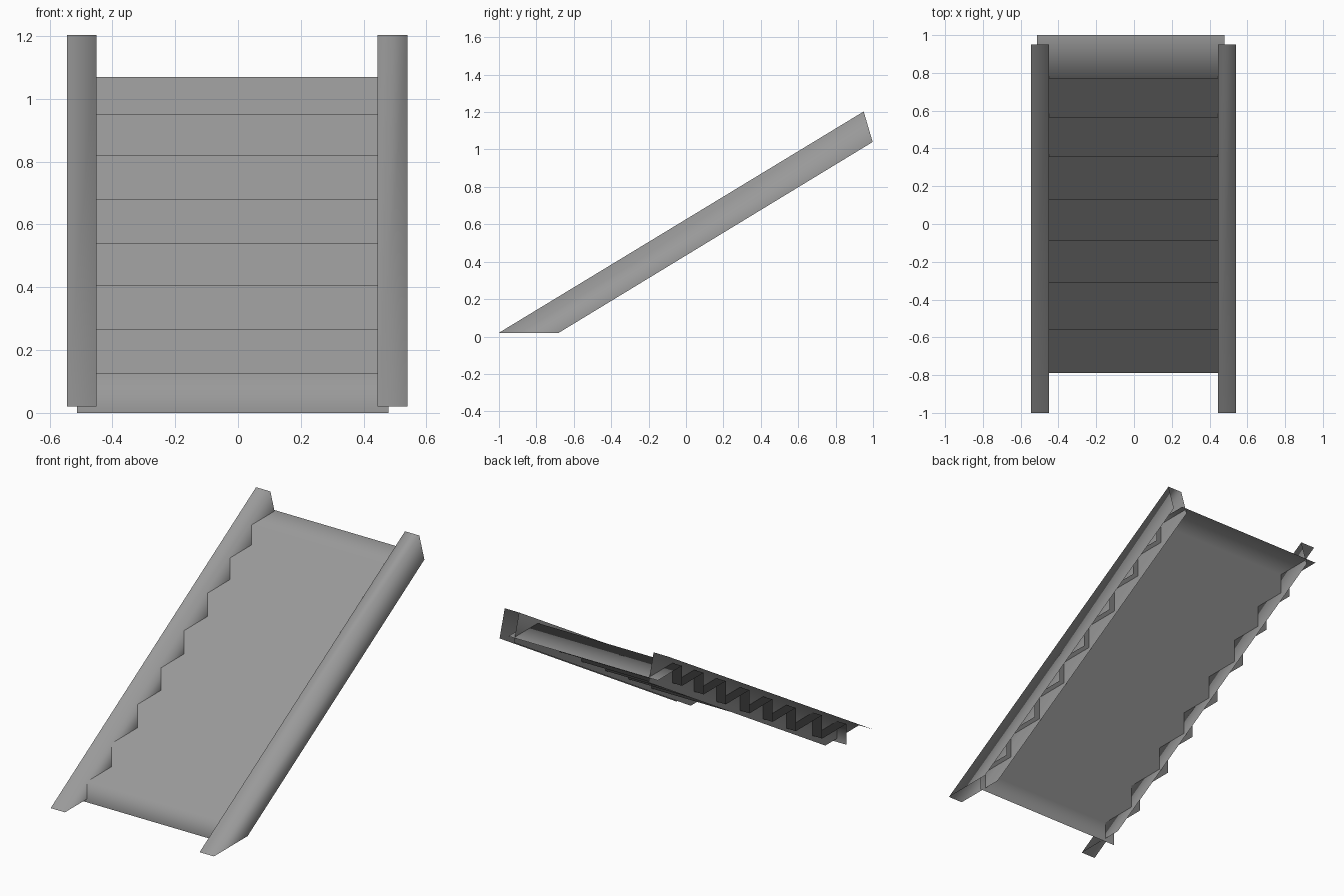
import bpy

cube = bpy.data.objects.get("Cube")
if cube:
    bpy.data.objects.remove(cube, do_unlink=True)

grey = bpy.data.materials.new("plain_grey")
grey.use_nodes = True
colour = (0.32, 0.32, 0.32, 1)
grey.diffuse_color = colour
grey.node_tree.nodes["Principled BSDF"].inputs["Base Color"].default_value = colour


def ribbon(name, starts, ends):
    """Smooth open sheet spanning two matching rows of points."""
    n = len(starts)
    faces = [(i, i + 1, n + i + 1, n + i) for i in range(n - 1)]
    mesh = bpy.data.meshes.new(name)
    mesh.from_pydata(starts + ends, [], faces)
    mesh.materials.append(grey)
    mesh.shade_smooth()
    obj = bpy.data.objects.new(name, mesh)
    bpy.context.collection.objects.link(obj)
    return obj


# Folded sheet of risers and treads
riser_y = [-0.79, -0.56, -0.31, -0.09, 0.13, 0.355, 0.565, 0.77, 1.0]
tread_z = [0.125, 0.265, 0.405, 0.54, 0.68, 0.82, 0.95, 1.07]
profile = [(riser_y[0], 0.0)]
for i, z in enumerate(tread_z):
    profile += [(riser_y[i], z), (riser_y[i + 1], z)]
ribbon("steps",
       [(0.48, y, z) for y, z in reversed(profile)],
       [(-0.513, y, z) for y, z in reversed(profile)])

# Sloping side rails: hollow channels, open underneath and at the ends
FRONT = {"top": (-1.0, 0.02), "bottom": (-0.68, 0.02)}
BACK = {"top": (0.95, 1.203), "bottom": (0.998, 1.04)}


def rail(name, section):
    ribbon(name,
           [(x, *FRONT[level]) for x, level in section],
           [(x, *BACK[level]) for x, level in section])


# The right rail has no outer wall
rail("right_rail", [(-0.545, "top"), (-0.45, "top"), (-0.45, "bottom")])
rail("left_rail", [(0.445, "bottom"), (0.445, "top"),
                   (0.54, "top"), (0.54, "bottom")])
